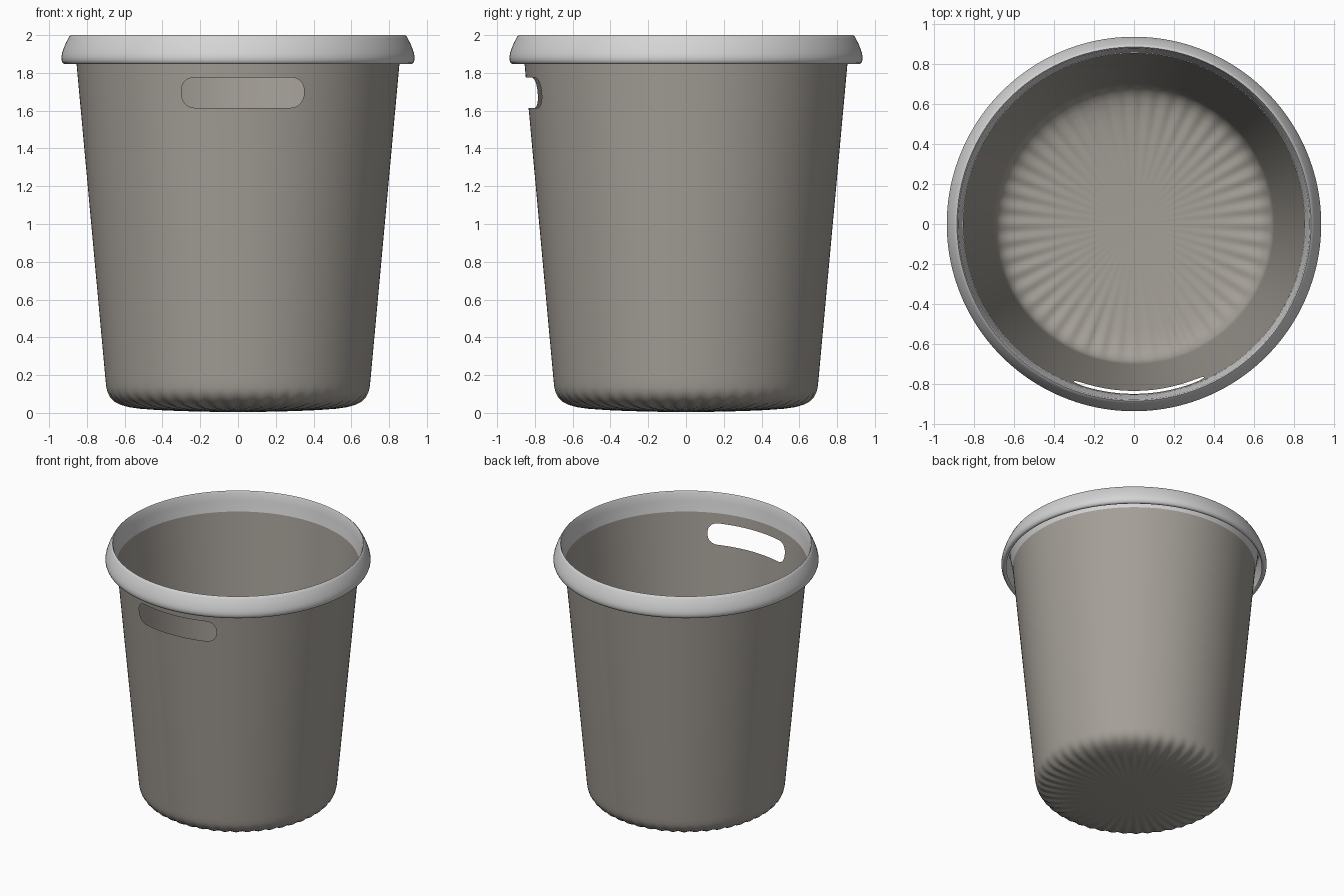
import bpy, bmesh, math

if "Cube" in bpy.data.objects:
    bpy.data.objects.remove(bpy.data.objects["Cube"])

def material(name, rgb):
    m = bpy.data.materials.new(name)
    m.diffuse_color = (*rgb, 1)
    m.use_nodes = True
    m.node_tree.nodes["Principled BSDF"].inputs["Base Color"].default_value = m.diffuse_color
    return m

taupe = material("warm grey plastic", (0.37, 0.345, 0.31))
pale = material("light grey plastic", (0.66, 0.66, 0.66))

def finish(bm, name, mat, angle):
    me = bpy.data.meshes.new(name)
    bm.to_mesh(me)
    bm.free()
    ob = bpy.data.objects.new(name, me)
    bpy.context.collection.objects.link(ob)
    me.materials.append(mat)
    bpy.ops.object.select_all(action='DESELECT')
    ob.select_set(True)
    bpy.context.view_layer.objects.active = ob
    bpy.ops.object.shade_smooth_by_angle(angle=math.radians(angle))
    return ob

def polar(r, a, z):
    return (r * math.cos(a), r * math.sin(a), z)

def bridge(bm, low, high):
    n = len(low)
    for i in range(n):
        j = (i + 1) % n
        quad = []
        for v in (low[i], low[j], high[j], high[i]):
            if v not in quad:
                quad.append(v)
        bm.faces.new(quad)

def wall_r(z):
    return 0.70 + (z - 0.16) * 0.155 / 1.69

# Columns: fine spacing across the hand hole, even spacing elsewhere
X0, X1, ZM, HH, CR = -0.30, 0.35, 1.695, 0.08, 0.075
hole_x = []
N = 40
for i in range(N + 1):
    t = (1 - math.cos(math.pi * i / N)) / 2
    hole_x.append(X0 + (X1 - X0) * t)
columns = [(-math.pi / 2 + math.asin(x / 0.84), x) for x in hole_x]
a0, a1 = columns[-1][0], columns[0][0] + 2 * math.pi
M = 240
columns += [(a0 + (a1 - a0) * i / M, None) for i in range(1, M)]

def hole_half(x):
    # half height of the rounded slot at x
    if x is None:
        return 0.0
    d = min(x - X0, X1 - x)
    if d <= 1e-6:
        return 0.0
    if d >= CR:
        return HH
    return HH * (1 - (1 - d / CR) ** 2.3) ** (1 / 2.3)

# Bucket body: thin shell with faintly fluted base corner and one hand hole
bm = bmesh.new()
base = [(0.15, 0.006, 0), (0.3, 0.01, 0.1), (0.42, 0.016, 0.3), (0.52, 0.025, 0.7),
        (0.58, 0.035, 1), (0.625, 0.048, 1), (0.655, 0.064, 1), (0.677, 0.085, 0.9),
        (0.691, 0.11, 0.5), (0.697, 0.135, 0.2)]
rows = base + [(wall_r(z), z, 0) for z in (0.165, 0.2, 0.4, 0.8, 1.2, 1.5)]
rings = []
for r, z, f in rows:
    rings.append([bm.verts.new(polar(r, a, z + 0.0045 * f * math.cos(48 * a)))
                  for a, x in columns])
low, high = [], []
for a, x in columns:
    h = hole_half(x)
    v = bm.verts.new(polar(wall_r(ZM - h), a, ZM - h))
    low.append(v)
    high.append(v if h == 0 else bm.verts.new(polar(wall_r(ZM + h), a, ZM + h)))
top = [bm.verts.new(polar(wall_r(1.85), a, 1.85)) for a, x in columns]
for p, q in zip(rings, rings[1:]):
    bridge(bm, p, q)
bridge(bm, rings[-1], low)
bridge(bm, high, top)
centre = bm.verts.new((0, 0, 0.004))
for i in range(len(columns)):
    bm.faces.new((rings[0][(i + 1) % len(columns)], rings[0][i], centre))
finish(bm, "bucket_body", taupe, 50)

# Rolled rim: inner collar, sharp top edge, bulged lip with open underside
bm = bmesh.new()
lip = [(0.90, 1.855), (0.907, 1.847), (0.918, 1.846), (0.928, 1.853), (0.934, 1.867),
       (0.935, 1.885), (0.931, 1.905), (0.923, 1.93), (0.912, 1.957), (0.900, 1.98),
       (0.893, 1.993), (0.884, 2.0), (0.877, 1.985), (0.870, 1.93), (0.8555, 1.848)]
S = 160
lip_rings = [[bm.verts.new(polar(r, 2 * math.pi * i / S, z)) for i in range(S)]
             for r, z in lip]
for p, q in zip(lip_rings, lip_rings[1:]):
    bridge(bm, p, q)
finish(bm, "rolled_rim", pale, 50)
